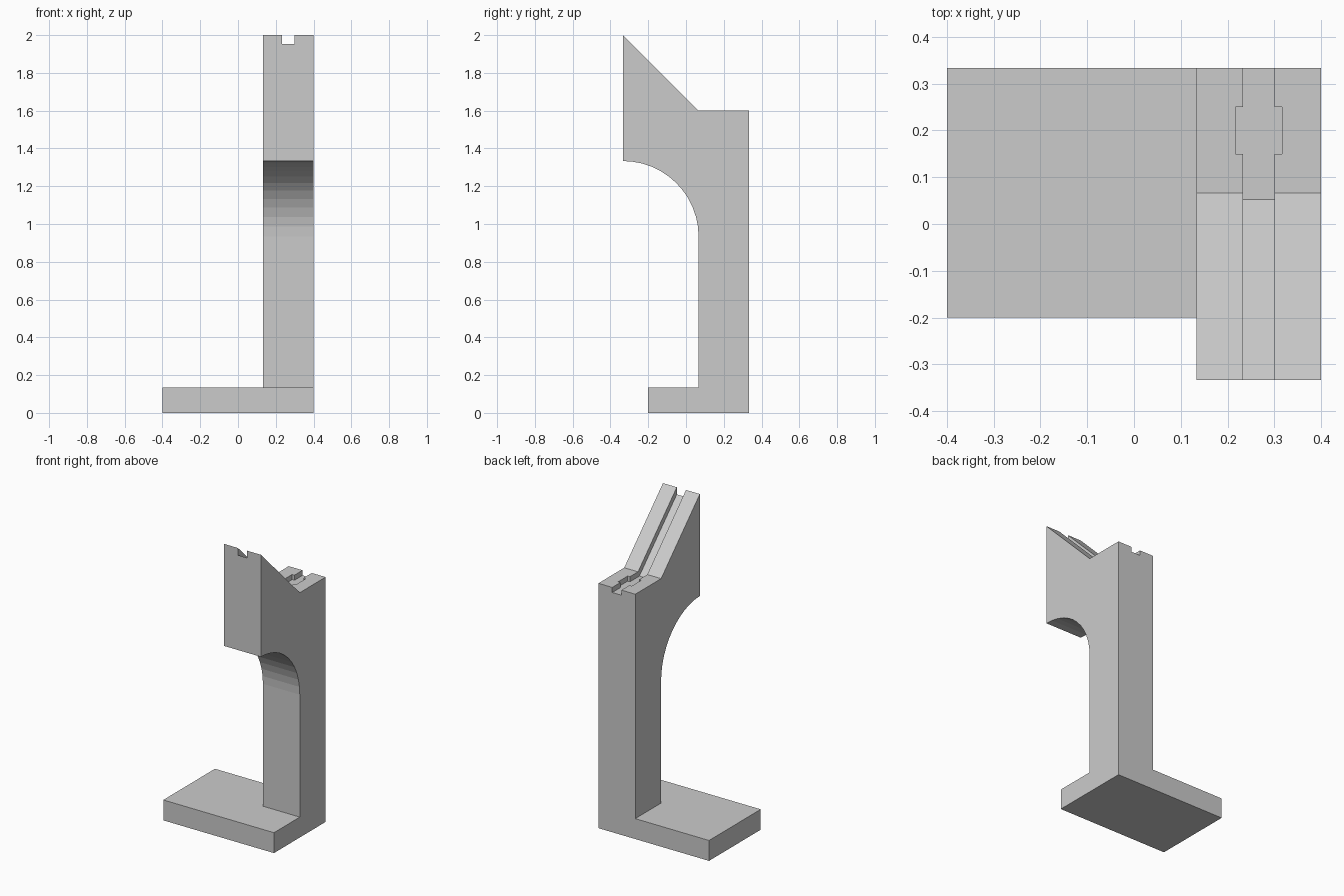
import bpy, bmesh
from math import sin, cos, pi, radians, sqrt

if "Cube" in bpy.data.objects:
    bpy.data.objects.remove(bpy.data.objects["Cube"])


def extrude_x(name, profile, x0, x1):
    """Solid made from a (y, z) profile swept from x0 to x1."""
    bm = bmesh.new()
    face = bm.faces.new([bm.verts.new((x0, y, z)) for y, z in profile])
    new = bmesh.ops.extrude_face_region(bm, geom=[face])["geom"]
    verts = [v for v in new if isinstance(v, bmesh.types.BMVert)]
    bmesh.ops.translate(bm, verts=verts, vec=(x1 - x0, 0, 0))
    bmesh.ops.recalc_face_normals(bm, faces=bm.faces)
    mesh = bpy.data.meshes.new(name)
    bm.to_mesh(mesh)
    bm.free()
    obj = bpy.data.objects.new(name, mesh)
    bpy.context.collection.objects.link(obj)
    return obj


def box(name, x0, x1, y0, y1, z0, z1):
    return extrude_x(name, [(y0, z0), (y1, z0), (y1, z1), (y0, z1)], x0, x1)


def combine(target, other, operation):
    mod = target.modifiers.new(other.name, "BOOLEAN")
    mod.operation = operation
    mod.solver = "EXACT"
    mod.object = other
    other.hide_render = True
    other.hide_set(True)


T = 0.4 / 3            # plate thickness
BACK, POST, TIP = 1 / 3, 0.2 / 3, -1 / 3
TOP, DEPTH = 1.6, 0.1 / 3
R, ARC_Z, STEPS = 0.4, 2.8 / 3, 12

# Post with curved underside and sloping head
arc = [(TIP + R * cos(a), ARC_Z + R * sin(a))
       for a in (i * pi / 2 / STEPS for i in range(STEPS + 1))]
stand = extrude_x("stand", [(BACK, 0), (BACK, TOP), (POST, TOP), (TIP, 2)]
                  + arc[::-1] + [(POST, 0)], T, 0.4)

# Foot plate
foot = box("foot_plate", -0.4, 0.4, -0.2, BACK, 0, T)
combine(stand, foot, "UNION")

# Groove following the slope and the flat top at an even depth
floor = TOP - DEPTH
bend = POST + DEPTH - DEPTH * sqrt(2)
groove = extrude_x("groove_cutter", [(bend, floor), (0.4, floor), (0.4, 2.2),
                   (-0.4, 2.2), (-0.4, floor + bend + 0.4)], 0.7 / 3, 0.3)
combine(stand, groove, "DIFFERENCE")

# Wider pocket in the flat part of the groove
pocket = box("pocket_cutter", 0.65 / 3, 0.95 / 3, 0.15, 0.25, floor, 1.7)
combine(stand, pocket, "DIFFERENCE")

# Merge coplanar faces left by the joins
clean = stand.modifiers.new("clean", "DECIMATE")
clean.decimate_type = "DISSOLVE"
clean.angle_limit = radians(1)

# Bake the result and drop the helpers
bpy.context.view_layer.update()
graph = bpy.context.evaluated_depsgraph_get()
result = bpy.data.meshes.new_from_object(stand.evaluated_get(graph))
stand.modifiers.clear()
stand.data = result
for helper in (foot, groove, pocket):
    bpy.data.objects.remove(helper)
